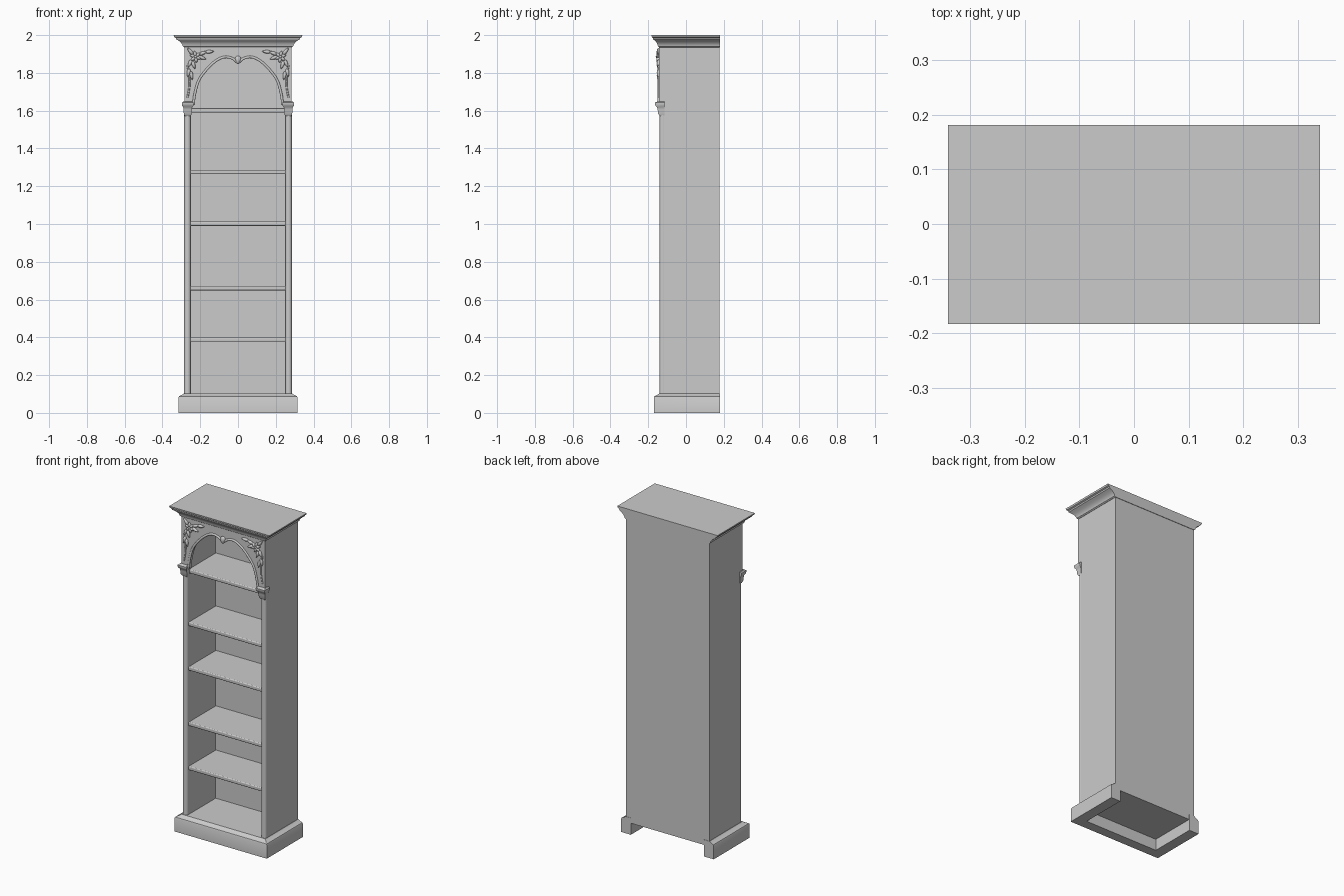
import bpy, bmesh, math
from mathutils import Vector

if "Cube" in bpy.data.objects:
    bpy.data.objects.remove(bpy.data.objects["Cube"])


def finish(name, bm, smooth=None, bevel=0):
    bmesh.ops.recalc_face_normals(bm, faces=bm.faces)
    me = bpy.data.meshes.new(name)
    bm.to_mesh(me)
    bm.free()
    ob = bpy.data.objects.new(name, me)
    bpy.context.collection.objects.link(ob)
    if bevel:
        m = ob.modifiers.new("bevel", 'BEVEL')
        m.width, m.segments = bevel, 3
    if smooth:
        bpy.ops.object.select_all(action='DESELECT')
        ob.select_set(True)
        bpy.context.view_layer.objects.active = ob
        bpy.ops.object.shade_smooth_by_angle(angle=math.radians(smooth))
    return ob


def box(name, x0, x1, y0, y1, z0, z1, bevel=0):
    bm = bmesh.new()
    bmesh.ops.create_cube(bm, size=1)
    for v in bm.verts:
        v.co = ((x0 + x1) / 2 + v.co.x * (x1 - x0),
                (y0 + y1) / 2 + v.co.y * (y1 - y0),
                (z0 + z1) / 2 + v.co.z * (z1 - z0))
    return finish(name, bm, 35 if bevel else None, bevel)


def loft(name, rings, smooth=None):
    """Skin equal-length closed rings and cap both ends."""
    bm = bmesh.new()
    rows = [[bm.verts.new(p) for p in r] for r in rings]
    n = len(rows[0])
    for a, b in zip(rows, rows[1:]):
        for i in range(n):
            bm.faces.new((a[i], a[(i + 1) % n], b[(i + 1) % n], b[i]))
    bm.faces.new(rows[0])
    bm.faces.new(rows[-1])
    return finish(name, bm, smooth)


def rect(x0, x1, y0, y1, z):
    return [(x0, y0, z), (x1, y0, z), (x1, y1, z), (x0, y1, z)]


def tube(name, pts, radius):
    cu = bpy.data.curves.new(name, 'CURVE')
    cu.dimensions = '3D'
    cu.bevel_depth, cu.bevel_resolution, cu.use_fill_caps = radius, 3, True
    sp = cu.splines.new('POLY')
    sp.points.add(len(pts) - 1)
    for p, c in zip(sp.points, pts):
        p.co = (*c, 1)
    ob = bpy.data.objects.new(name, cu)
    bpy.context.collection.objects.link(ob)
    bpy.ops.object.select_all(action='DESELECT')
    ob.select_set(True)
    bpy.context.view_layer.objects.active = ob
    bpy.ops.object.convert(target='MESH')
    bpy.ops.object.shade_smooth()


def leaf(name, x, z, length, width, angle, depth=0.012):
    """Flattened pointed blob lying on the arch panel."""
    bm = bmesh.new()
    bmesh.ops.create_uvsphere(bm, u_segments=12, v_segments=8, radius=1)
    c, s = math.cos(angle), math.sin(angle)
    for v in bm.verts:
        u, w, d = v.co.z * length / 2, v.co.x * width / 2, v.co.y * depth
        w *= 1 - 0.4 * v.co.z
        v.co = (x + u * c - w * s, -0.145 + d, z + u * s + w * c)
    finish(name, bm, 60)


BACK = 0.18

# Carcass: sides, back, floor and ceiling
for sx, side in ((-1, "left"), (1, "right")):
    x0, x1 = sorted((sx * 0.25, sx * 0.284))
    box(side + "_side_panel", x0, x1, -0.128, BACK - 0.002, 0.07, 1.95)
box("back_panel", -0.25, 0.25, 0.14, BACK - 0.002, 0.07, 1.95)
box("floor_board", -0.25, 0.25, -0.135, 0.14, 0.07, 0.103)
box("ceiling_board", -0.25, 0.25, -0.12, 0.14, 1.92, 1.95)

# Shelves with rounded front edge
for i, z in enumerate((0.40, 0.672, 1.013, 1.287, 1.613)):
    box(f"shelf_{i + 1}", -0.252, 0.252, -0.124, 0.145, z - 0.023, z, 0.005)


# Plinth: open at the back, moulded top edge
def u_ring(x, y, z):
    return [(-x, y, z), (x, y, z), (x, BACK, z), (0.25, BACK, z),
            (0.25, -0.11, z), (-0.25, -0.11, z), (-0.25, BACK, z), (-x, BACK, z)]


loft("plinth", [u_ring(x, y, z) for x, y, z in (
    (0.315, -0.17, 0), (0.315, -0.17, 0.082), (0.312, -0.167, 0.088),
    (0.303, -0.158, 0.092), (0.294, -0.149, 0.097), (0.286, -0.142, 0.103))], 30)

# Crown moulding, flush at the back
loft("crown_moulding", [rect(-x, x, y, BACK + 0.001, z) for x, y, z in (
    (0.285, -0.142, 1.935), (0.292, -0.148, 1.94), (0.294, -0.15, 1.948),
    (0.299, -0.153, 1.956), (0.306, -0.158, 1.964), (0.316, -0.166, 1.971),
    (0.327, -0.174, 1.978), (0.330, -0.176, 1.986), (0.338, -0.181, 1.990),
    (0.341, -0.183, 2.0))], 35)

# Arch outline: half points smoothed, then mirrored
half = [(-0.236, 1.63), (-0.228, 1.69), (-0.205, 1.765), (-0.155, 1.83),
        (-0.11, 1.868), (-0.07, 1.884), (-0.03, 1.876), (0, 1.852)]
P = [Vector(p) for p in half]
P = [2 * P[0] - P[1]] + P + [2 * P[-1] - P[-2]]
arch = []
for a, b, c, d in zip(P, P[1:], P[2:], P[3:]):
    for k in range(5):
        t = k / 5
        arch.append(0.5 * (2 * b + (c - a) * t + (2 * a - 5 * b + 4 * c - d) * t * t
                           + (3 * b - a - 3 * c + d) * t ** 3))
arch.append(Vector(half[-1]))
arch += [Vector((-p.x, p.y)) for p in reversed(arch[:-1])]

# Arched frieze panel and its raised edge
outline = [(p.x, p.y) for p in arch] + [(0.284, 1.63), (0.284, 1.945),
                                        (-0.284, 1.945), (-0.284, 1.63)]
loft("arch_panel", [[(x, y, z) for x, z in outline] for y in (-0.144, -0.115)])
tube("arch_bead", [(p.x, -0.144, p.y) for p in arch], 0.007)
leaf("arch_pendant", 0, 1.868, 0.045, 0.03, -math.pi / 2)

for sx, side in ((-1, "left"), (1, "right")):
    # Rounded column on the front of each side panel
    ring = [(sx * 0.2675 + 0.0175 * math.cos(a), -0.124 + 0.016 * math.sin(a))
            for a in (k * math.tau / 24 for k in range(24))]
    loft(side + "_column", [[(x, y, z) for x, y in ring] for z in (0.09, 1.6)], 40)

    # Moulded capital
    cx = sx * 0.266
    loft(side + "_capital", [rect(cx - w, cx + w, y, -0.115, z) for w, y, z in (
        (0.017, -0.140, 1.572), (0.021, -0.147, 1.583), (0.022, -0.15, 1.605),
        (0.024, -0.153, 1.618), (0.029, -0.160, 1.625), (0.031, -0.165, 1.635),
        (0.031, -0.165, 1.643), (0.024, -0.152, 1.648))], 35)

    # Carved spandrel: rosette, leaf spray and scroll
    def put(name, x, z, l, w, deg, d=0.012):
        a = math.radians(deg)
        leaf(f"{side}_{name}", sx * x, z, l, w, a if sx > 0 else math.pi - a, d)

    for k in range(6):
        a = math.radians(60 * k + 20)
        put("rosette_petal", 0.225 + 0.017 * math.cos(a), 1.885 + 0.017 * math.sin(a),
            0.03, 0.018, 60 * k + 20)
    put("rosette_centre", 0.225, 1.885, 0.018, 0.018, 0, 0.016)
    for x, z, deg in ((0.185, 1.905, 160), (0.19, 1.88, 200), (0.15, 1.912, 175),
                      (0.253, 1.915, 50), (0.255, 1.85, -65), (0.235, 1.842, -110),
                      (0.262, 1.80, -80), (0.246, 1.785, -100)):
        put("carved_leaf", x, z, 0.045, 0.018, deg, 0.010)
    tube(side + "_carved_stem", [(sx * (0.268 - 0.012 * math.sin(t * 3.1)), -0.144,
                                  1.84 - 0.17 * t) for t in (k / 16 for k in range(17))], 0.005)
